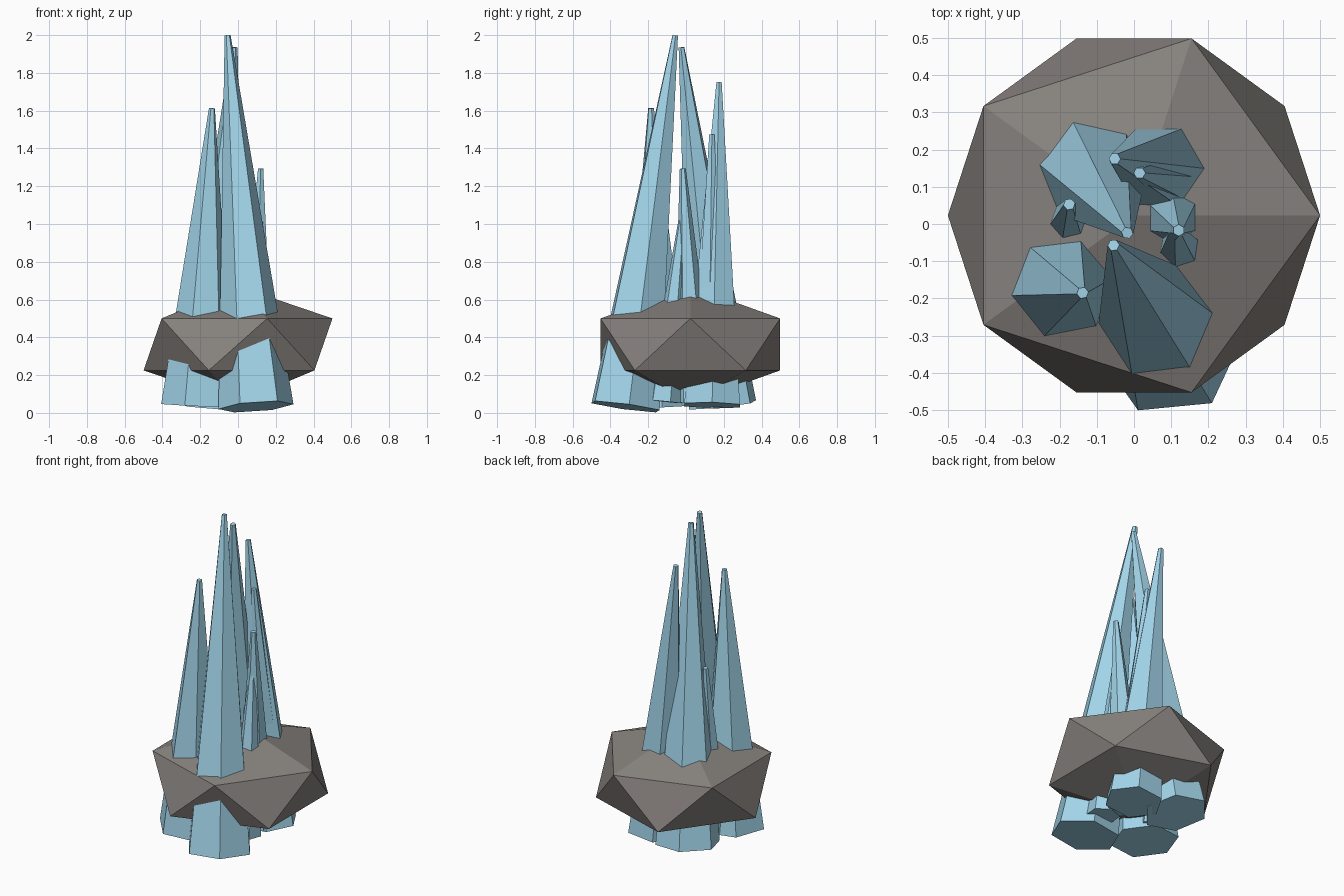
import bpy, bmesh
from math import cos, sin, radians
from mathutils import Vector

if "Cube" in bpy.data.objects:
    bpy.data.objects.remove(bpy.data.objects["Cube"])


def material(name, rgb):
    m = bpy.data.materials.new(name)
    m.diffuse_color = (*rgb, 1)
    m.use_nodes = True
    m.node_tree.nodes["Principled BSDF"].inputs["Base Color"].default_value = m.diffuse_color
    return m


rock_mat = material("rock_grey", (0.24, 0.22, 0.205))
ice_mat = material("crystal_blue", (0.36, 0.66, 0.82))

# Rock: squashed icosahedron
bpy.ops.mesh.primitive_ico_sphere_add(subdivisions=1, radius=1, location=(0, 0.023, 0.3625))
rock = bpy.context.object
rock.name = "rock_base"
rock.scale = (0.559, 0.559, 0.3075)
rock.data.materials.append(rock_mat)


def crystal(name, base, tip, radius, phase, tip_radius=0.016):
    """Six-sided tapered shard from base centre to tip centre."""
    base, tip = Vector(base), Vector(tip)
    axis = (tip - base).normalized()
    u = (Vector((1, 0, 0)) - axis * axis.x).normalized()
    v = axis.cross(u)
    bm = bmesh.new()
    rings = []
    for centre, r in ((base, radius), (tip, tip_radius)):
        ring = []
        for i in range(6):
            a = radians(phase + 60 * i)
            ring.append(bm.verts.new(centre + (u * cos(a) + v * sin(a)) * r))
        rings.append(ring)
    low, high = rings
    for i in range(6):
        j = (i + 1) % 6
        bm.faces.new((low[i], low[j], high[j], high[i]))
    bm.faces.new(low[::-1])
    bm.faces.new(high)
    mesh = bpy.data.meshes.new(name)
    bm.to_mesh(mesh)
    bm.free()
    mesh.materials.append(ice_mat)
    obj = bpy.data.objects.new(name, mesh)
    bpy.context.collection.objects.link(obj)


# Crystals: base centre, tip centre, base radius, rotation
crystal("front_crystal", (0.095, -0.32, 0.033), (-0.055, -0.057, 1.998), 0.2, 5)
crystal("left_crystal", (-0.215, -0.16, 0.038), (-0.138, -0.185, 1.613), 0.195, 10)
crystal("back_left_crystal", (-0.147, 0.194, 0.042), (-0.018, -0.024, 1.935), 0.19, 50)
crystal("back_right_crystal", (0.118, 0.138, 0.04), (-0.052, 0.175, 1.75), 0.17, 0)
crystal("inner_crystal", (0.15, 0.12, 0.06), (0.015, 0.137, 1.473), 0.1, 0)
crystal("right_crystal", (0.088, 0.045, 0.06), (0.12, -0.017, 1.293), 0.115, 30)
crystal("small_right_crystal", (0.13, -0.115, 0.06), (0.112, -0.012, 1.09), 0.095, 20)
crystal("small_left_crystal", (-0.175, -0.035, 0.06), (-0.174, 0.053, 1.093), 0.085, 10)
